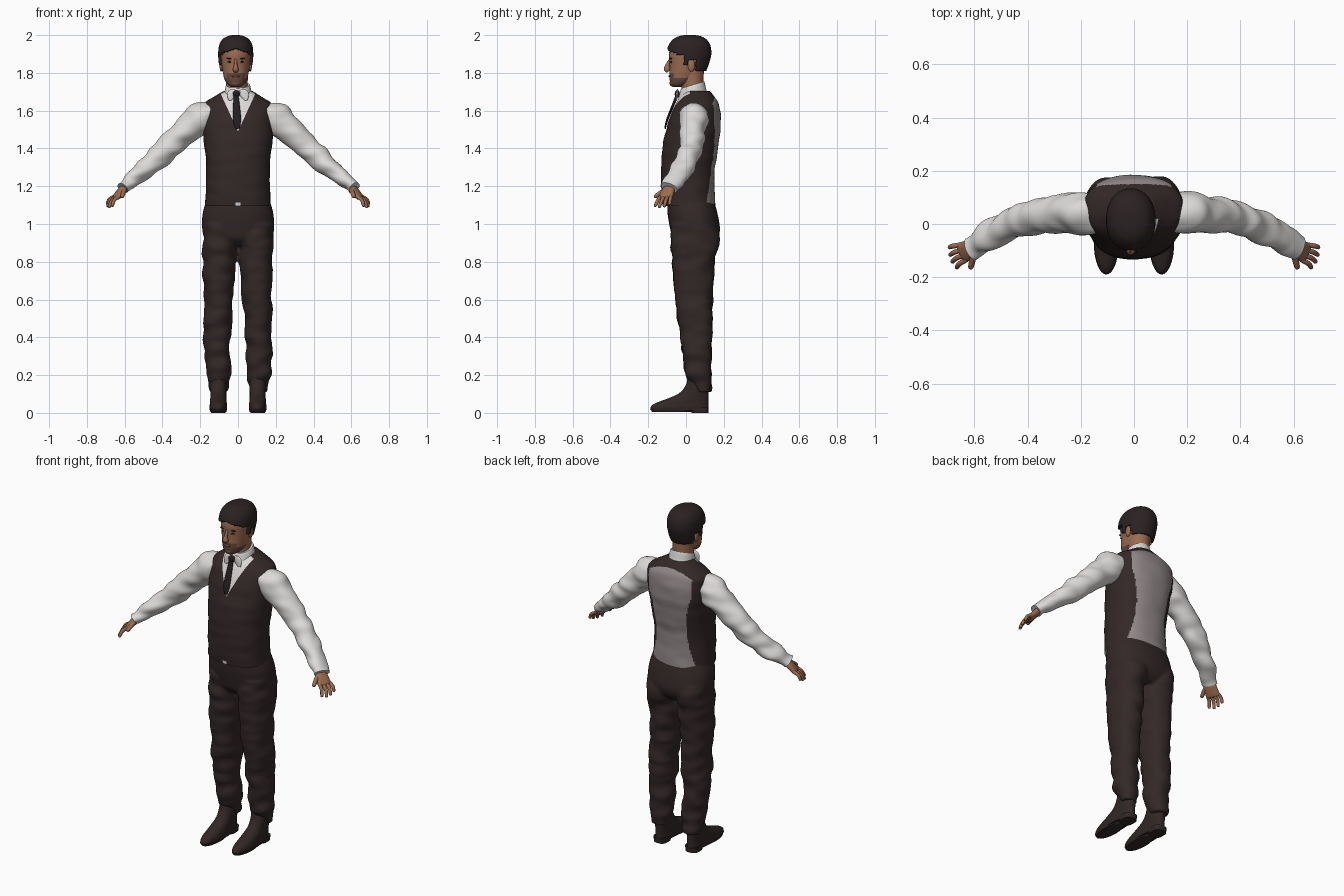
import bpy, bmesh, math
from mathutils import Vector, noise

cube = bpy.data.objects.get("Cube")
if cube:
    bpy.data.objects.remove(cube)


def material(name, r, g, b):
    m = bpy.data.materials.new(name)
    m.use_nodes = True
    m.diffuse_color = (r, g, b, 1)
    bsdf = m.node_tree.nodes["Principled BSDF"]
    bsdf.inputs["Base Color"].default_value = (r, g, b, 1)
    bsdf.inputs["Roughness"].default_value = 0.8
    return m


CLOTH = material("dark brown cloth", 0.034, 0.021, 0.021)
SHIRT = material("white shirt", 0.72, 0.70, 0.69)
PANEL = material("grey back panel", 0.29, 0.25, 0.25)
SKIN = material("skin", 0.33, 0.15, 0.085)
STUBBLE = material("stubble", 0.14, 0.07, 0.048)
HAIR = material("dark hair", 0.024, 0.016, 0.016)
TIE = material("black tie", 0.018, 0.012, 0.015)
LEATHER = material("shoe leather", 0.03, 0.02, 0.019)
LIP = material("lips", 0.2, 0.075, 0.055)
Z = Vector((0, 0, 1))


def finish(name, bm, mats, rule=None):
    """Colour the faces, drop those the rule rejects, and make a smooth object."""
    bmesh.ops.recalc_face_normals(bm, faces=bm.faces)
    if rule:
        drop = []
        for f in bm.faces:
            index = rule(f.calc_center_median())
            if index is None:
                drop.append(f)
            else:
                f.material_index = index
        bmesh.ops.delete(bm, geom=drop, context='FACES')
    me = bpy.data.meshes.new(name)
    bm.to_mesh(me)
    bm.free()
    for m in mats:
        me.materials.append(m)
    ob = bpy.data.objects.new(name, me)
    bpy.context.collection.objects.link(ob)
    bpy.ops.object.select_all(action='DESELECT')
    ob.select_set(True)
    bpy.context.view_layer.objects.active = ob
    bpy.ops.object.shade_smooth_by_angle(angle=math.radians(50))
    return ob


def sweep(name, rings, mats, axis=None, side=(1, 0, 0), n=32, steps=5,
          power=2.0, wrinkle=0.0, mirror=1, rule=None, cuts=()):
    """Skin smooth oval rings (x, y, z, half width, half depth) along a path."""
    keys = [Vector(r) for r in rings]
    dense = []
    for i in range(len(keys) - 1):
        p0, p1, p2 = keys[max(i - 1, 0)], keys[i], keys[i + 1]
        p3 = keys[min(i + 2, len(keys) - 1)]
        m1, m2 = (p2 - p0) / 2, (p3 - p1) / 2
        for s in range(steps):
            t = s / steps
            a, b = 2 * t**3 - 3 * t**2 + 1, t**3 - 2 * t**2 + t
            dense.append(p1 * a + m1 * b + p2 * (1 - a) + m2 * (t**3 - t**2))
    dense.append(keys[-1])
    bm = bmesh.new()
    loops = []
    for i, k in enumerate(dense):
        c = Vector(k[:3])
        ahead, behind = dense[min(i + 1, len(dense) - 1)], dense[max(i - 1, 0)]
        t = axis or (Vector(ahead[:3]) - Vector(behind[:3])).normalized()
        u = Vector(side)
        u = (u - t * u.dot(t)).normalized()
        v = t.cross(u)
        loop = []
        for j in range(n):
            w = 2 * math.pi * j / n
            cs, sn = math.cos(w), math.sin(w)
            d = (u * math.copysign(abs(cs) ** (2 / power), cs) * k[3]
                 + v * math.copysign(abs(sn) ** (2 / power), sn) * k[4])
            p = c + d
            if wrinkle:
                q = Vector((p.x * 9, p.y * 9, p.z * 19 + mirror * 5))
                p += d.normalized() * noise.noise(q) * wrinkle
            loop.append(bm.verts.new((p.x * mirror, p.y, p.z)))
        loops.append(loop)
    for la, lb in zip(loops, loops[1:]):
        for j in range(n):
            bm.faces.new((la[j], la[(j + 1) % n], lb[(j + 1) % n], lb[j]))
    bm.faces.new(loops[0])
    bm.faces.new(loops[-1])
    for co, no in cuts:
        bmesh.ops.bisect_plane(bm, geom=bm.verts[:] + bm.edges[:] + bm.faces[:],
                               plane_co=co, plane_no=no)
    return finish(name, bm, mats, rule)


def body(name, rows, mats, x=0.0, **kw):
    """Horizontal rings from (z, front y, back y, half width)."""
    rings = [(x, (f + b) / 2, z, w, (b - f) / 2) for z, f, b, w in rows]
    return sweep(name, rings, mats, axis=Z, **kw)


def blob(name, loc, scale, mat):
    bm = bmesh.new()
    bmesh.ops.create_uvsphere(bm, u_segments=16, v_segments=10, radius=1)
    bmesh.ops.scale(bm, vec=scale, verts=bm.verts)
    bmesh.ops.translate(bm, vec=loc, verts=bm.verts)
    return finish(name, bm, [mat])


# Waistcoat: shirt shows in the neck opening and hem notch, grey panel behind
def vest_colour(c):
    if c.y < 0.02 and (abs(c.x) < (c.z - 1.49) * 0.46 or abs(c.x) < (1.125 - c.z) * 0.5):
        return 1
    width = min(0.14, 0.1 + 0.9 * (c.z - 1.32) ** 2)
    if c.y > 0.07 and abs(c.x) < width and 1.1 < c.z < 1.675 - 2 * c.x * c.x:
        return 2
    return 0


neck_cuts = [((0, 0, 1.49), (s, 0, -0.46)) for s in (1, -1)]
body("waistcoat", [
    (1.095, -0.125, 0.155, 0.174), (1.2, -0.132, 0.15, 0.17), (1.3, -0.132, 0.155, 0.168),
    (1.4, -0.125, 0.17, 0.177), (1.5, -0.105, 0.183, 0.186), (1.58, -0.08, 0.183, 0.189),
    (1.635, -0.053, 0.172, 0.183), (1.672, -0.03, 0.153, 0.13), (1.705, -0.005, 0.125, 0.075)],
    [CLOTH, SHIRT, PANEL], n=128, steps=12, power=2.3, wrinkle=0.004,
    rule=vest_colour, cuts=neck_cuts)

# Tie, collar and neck
sweep("tie_blade", [(-0.002, -0.111, 1.505, 0.01, 0.004), (-0.005, -0.1, 1.55, 0.021, 0.006),
                    (-0.008, -0.072, 1.62, 0.018, 0.007), (-0.01, -0.05, 1.675, 0.013, 0.008)],
      [TIE], n=16)
blob("tie_knot", (-0.01, -0.046, 1.688), (0.02, 0.014, 0.02), TIE)
collar = body("collar", [(1.655, -0.045, 0.12, 0.085), (1.69, -0.04, 0.108, 0.074),
                         (1.725, -0.03, 0.1, 0.067), (1.738, -0.025, 0.096, 0.062)],
              [SHIRT], n=48)
for v in collar.data.vertices:
    v.co.z += (v.co.y - 0.04) * 0.3
for s in (1, -1):
    sweep("collar_wing", [(0.012, -0.045, 1.71, 0.006, 0.004), (0.032, -0.046, 1.69, 0.024, 0.006),
                          (0.045, -0.05, 1.655, 0.008, 0.003)], [SHIRT], n=12, mirror=s)
body("neck", [(1.67, -0.02, 0.1, 0.058), (1.74, -0.025, 0.092, 0.057), (1.81, -0.03, 0.095, 0.06)],
     [SKIN], x=-0.006)

# Head, with stubble on the jaw
HX = -0.012
skull = [(1.725, -0.07, -0.03, 0.022), (1.737, -0.08, 0.01, 0.042), (1.76, -0.086, 0.05, 0.057),
         (1.79, -0.087, 0.08, 0.066), (1.83, -0.086, 0.1, 0.073), (1.865, -0.088, 0.112, 0.077),
         (1.9, -0.09, 0.12, 0.079), (1.94, -0.08, 0.116, 0.075), (1.968, -0.058, 0.098, 0.06),
         (1.982, -0.03, 0.07, 0.036), (1.986, -0.005, 0.045, 0.015)]


def face_colour(c):
    return int(c.z < 1.775 + 0.025 * (c.y < -0.066) and c.y < 0.015)


def hair_cover(c):
    if c.y < -0.045:
        line = 1.925 - 0.3 * abs(c.x - HX)
    elif c.y < -0.01:
        line = 1.895
    elif c.y < 0.012:
        line = 1.845
    elif c.y < 0.05:
        line = 1.868
    else:
        line = 1.815
    return 0 if c.z > line else None


body("head", skull, [SKIN, STUBBLE], x=HX, n=64, steps=8, power=2.15, rule=face_colour)
hair = body("hair", skull, [HAIR], x=HX, n=64, steps=8, power=2.15, rule=hair_cover)
shell = hair.modifiers.new("thickness", 'SOLIDIFY')
shell.thickness, shell.offset = 0.014, 1

# Facial features
sweep("nose", [(HX, -0.084, 1.872, 0.007, 0.006), (HX, -0.097, 1.84, 0.009, 0.012),
               (HX, -0.1, 1.82, 0.016, 0.017), (HX, -0.092, 1.808, 0.012, 0.01)], [SKIN], n=16)
blob("mouth", (HX, -0.087, 1.783), (0.024, 0.006, 0.006), LIP)
blob("chin", (HX, -0.07, 1.745), (0.026, 0.017, 0.018), STUBBLE)
for s in (1, -1):
    blob("eye", (HX + s * 0.031, -0.078, 1.858), (0.012, 0.006, 0.005), HAIR)
    blob("eyebrow", (HX + s * 0.033, -0.08, 1.876), (0.018, 0.007, 0.004), HAIR)
    blob("ear", (HX + s * 0.077, 0.028, 1.84), (0.009, 0.019, 0.033), SKIN)

# Trousers: hips and legs fused into one surface
parts = [body("trousers", [
    (0.885, -0.03, 0.13, 0.09), (0.92, -0.068, 0.165, 0.17), (0.97, -0.083, 0.18, 0.189),
    (1.05, -0.097, 0.168, 0.188), (1.125, -0.1, 0.148, 0.168)], [CLOTH], n=64, power=2.3)]
leg = [(0.11, 0.056, 0.13, 0.105, 0.046), (0.18, 0.006, 0.135, 0.104, 0.062),
       (0.24, -0.008, 0.132, 0.108, 0.068), (0.4, -0.03, 0.137, 0.11, 0.069),
       (0.6, -0.055, 0.142, 0.102, 0.079), (0.8, -0.073, 0.152, 0.097, 0.088),
       (0.9, -0.08, 0.168, 0.095, 0.091), (1.0, -0.08, 0.165, 0.094, 0.09)]
for s in (1, -1):
    rings = [(x, (f + b) / 2, z, w, (b - f) / 2) for z, f, b, x, w in leg]
    parts.append(sweep("leg", rings, [CLOTH], axis=Z, n=48, steps=8, power=2.2,
                       wrinkle=0.014, mirror=s))
bpy.ops.object.select_all(action='DESELECT')
for p in parts:
    p.select_set(True)
bpy.context.view_layer.objects.active = parts[0]
bpy.ops.object.join()
fuse = parts[0].modifiers.new("fuse", 'REMESH')
fuse.mode, fuse.voxel_size, fuse.use_smooth_shade = 'VOXEL', 0.008, True
relax = parts[0].modifiers.new("relax", 'SMOOTH')
relax.factor, relax.iterations = 0.5, 4

for s in (1, -1):
    # Shoe with sole and heel
    X = s * 0.104
    body("shoe", [(0.012, -0.185, 0.118, 0.044), (0.03, -0.188, 0.12, 0.047),
                  (0.05, -0.165, 0.12, 0.045), (0.075, -0.1, 0.12, 0.043),
                  (0.105, -0.035, 0.12, 0.042), (0.15, 0.0, 0.12, 0.044),
                  (0.2, 0.01, 0.12, 0.044)], [LEATHER], x=X, n=40, power=2.2)
    body("sole", [(0.006, -0.18, 0.03, 0.042), (0.02, -0.19, 0.05, 0.047)], [LEATHER], x=X)
    body("heel", [(0, 0.03, 0.118, 0.038), (0.03, 0.02, 0.12, 0.042)], [LEATHER], x=X, power=3)

    # Shirt sleeve
    sweep("sleeve", [
        (0.13, 0.045, 1.595, 0.07, 0.06), (0.2, 0.042, 1.558, 0.079, 0.083),
        (0.28, 0.038, 1.49, 0.069, 0.071), (0.36, 0.03, 1.415, 0.063, 0.066),
        (0.42, 0.015, 1.355, 0.06, 0.06), (0.5, -0.022, 1.285, 0.058, 0.05),
        (0.56, -0.057, 1.235, 0.053, 0.043), (0.595, -0.08, 1.207, 0.047, 0.036),
        (0.612, -0.091, 1.19, 0.046, 0.036)],
        [SHIRT], side=(0, 1, 0), n=40, steps=8, wrinkle=0.014, mirror=s)

    # Hand: palm, four fingers and thumb
    out = Vector((0.6, -0.3, -0.74)).normalized()
    across = Vector((-0.4, -0.85, 0))
    across = (across - out * across.dot(out)).normalized()
    wrist, knuckle = Vector((0.595, -0.083, 1.2)), Vector((0.644, -0.108, 1.142))

    def digit(name, points, radius):
        rings = [(*p, radius * k, radius * k) for p, k in zip(points, (1, 1, 0.85, 0.35))]
        sweep(name, rings, [SKIN], side=across, n=12, mirror=s)

    middle = (wrist + knuckle) / 2
    sweep("palm", [(*wrist, 0.027, 0.021), (*middle, 0.036, 0.019), (*knuckle, 0.039, 0.014),
                   (*(knuckle + out * 0.01), 0.034, 0.009)],
          [SKIN], side=across, n=24, power=2.4, mirror=s)
    for f, length in ((-1.5, 0.062), (-0.5, 0.078), (0.5, 0.084), (1.5, 0.076)):
        base = knuckle + across * f * 0.02 - out * 0.008
        tip = base + out * length + across * f * 0.007
        bend = (base + tip) / 2 + Vector((0.008, 0, 0.006))
        digit("finger", [base, bend, bend.lerp(tip, 0.85), tip], 0.0095)
    root = middle + across * 0.022 - out * 0.015
    end = root + across * 0.045 + out * 0.055
    digit("thumb", [root, root.lerp(end, 0.5), root.lerp(end, 0.9), end], 0.012)
